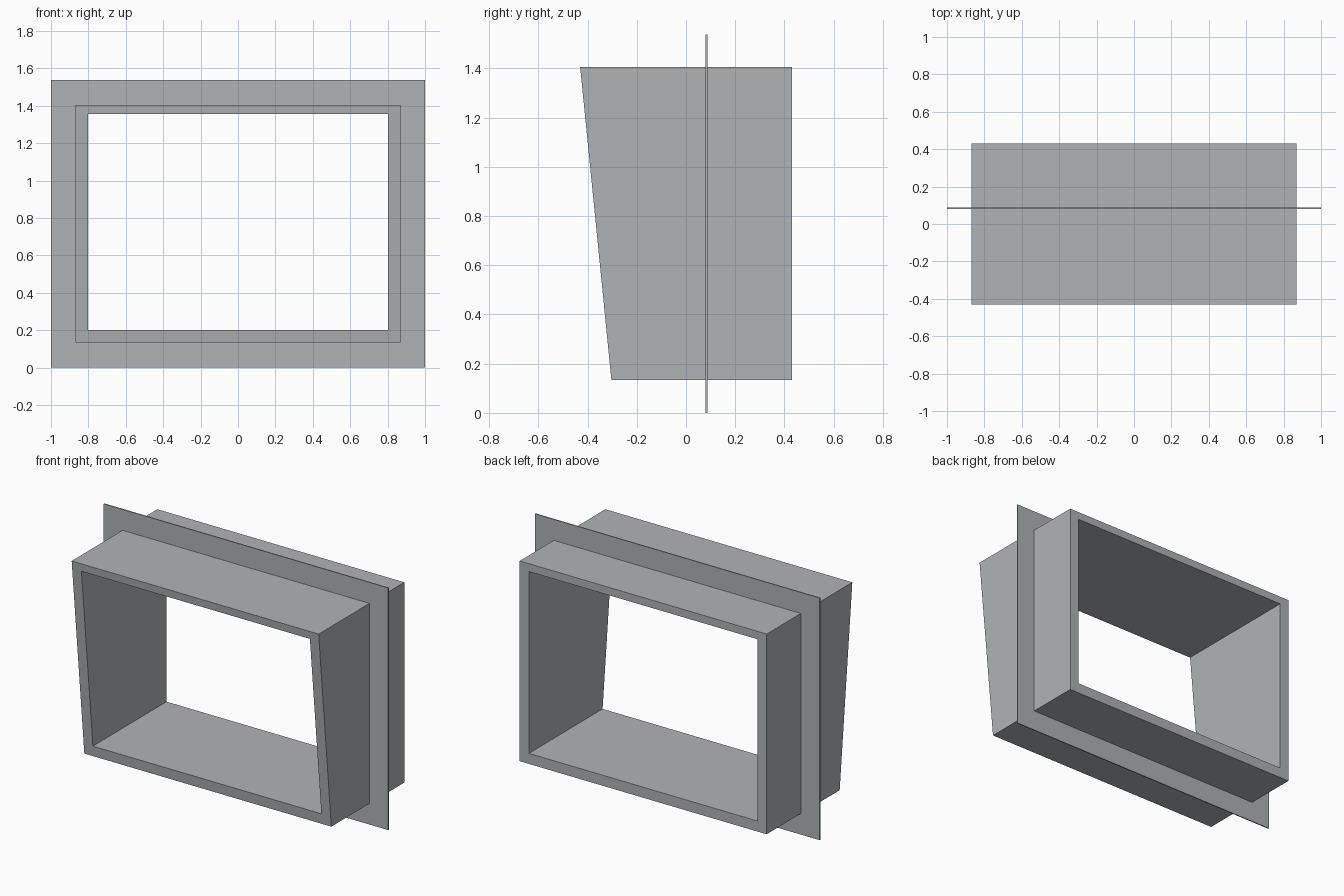
import bpy, bmesh

if "Cube" in bpy.data.objects:
    bpy.data.objects.remove(bpy.data.objects["Cube"])

# Cool dark grey shared by both parts
paint = bpy.data.materials.new("cool_grey")
paint.diffuse_color = (0.43, 0.455, 0.465, 1)
paint.use_nodes = True
paint.node_tree.nodes["Principled BSDF"].inputs["Base Color"].default_value = paint.diffuse_color


def loop(bm, x, z0, z1, y_of_z):
    """Rectangular loop of four verts, with y given by height."""
    return [bm.verts.new((px, y_of_z(pz), pz))
            for px, pz in ((-x, z0), (x, z0), (x, z1), (-x, z1))]


def frame(name, outer, inner, front, back):
    """Rectangular tube along y; outer/inner = (half width, bottom, top)."""
    bm = bmesh.new()
    rings = [loop(bm, *outer, front), loop(bm, *outer, back),
             loop(bm, *inner, back), loop(bm, *inner, front)]
    for k in range(4):
        a, b = rings[k], rings[(k + 1) % 4]
        for i in range(4):
            j = (i + 1) % 4
            bm.faces.new((a[i], a[j], b[j], b[i]))
    bmesh.ops.recalc_face_normals(bm, faces=bm.faces)
    mesh = bpy.data.meshes.new(name)
    bm.to_mesh(mesh)
    bm.free()
    mesh.materials.append(paint)
    obj = bpy.data.objects.new(name, mesh)
    bpy.context.collection.objects.link(obj)
    return obj


def slanted_front(z):
    return -0.303 - (z - 0.133) * (0.43 - 0.303) / 1.272


# Deep window casing with a front that leans outward at the top
frame("window_casing", (0.868, 0.133, 1.405), (0.803, 0.2, 1.355),
      slanted_front, lambda z: 0.43)

# Thin mounting flange, its inner edge buried in the casing walls
frame("mounting_flange", (1.0, 0.0, 1.538), (0.84, 0.165, 1.38),
      lambda z: 0.08, lambda z: 0.087)
